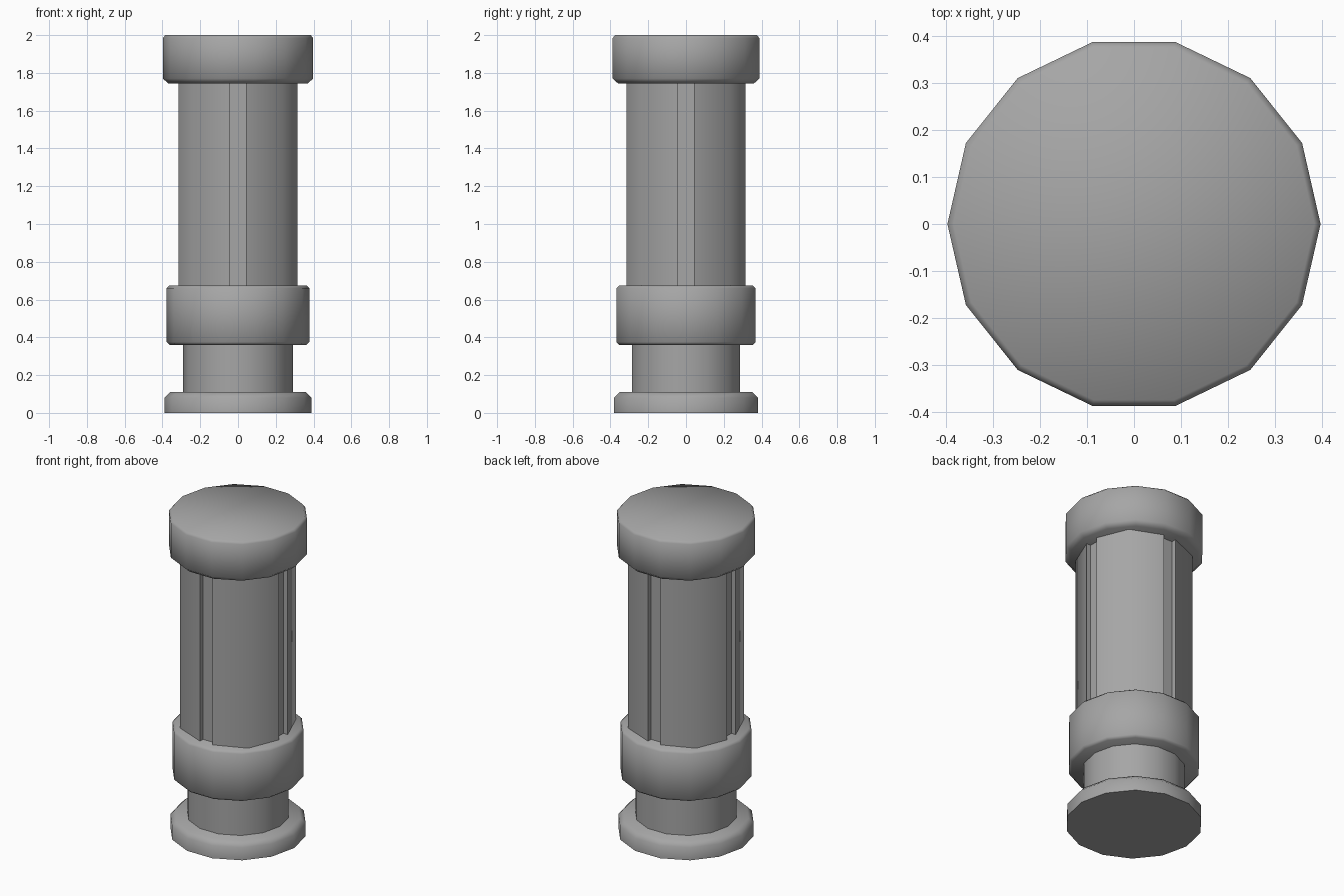
import bpy
import bmesh
import math
from mathutils import Matrix, Vector

cube = bpy.data.objects.get("Cube")
if cube:
    bpy.data.objects.remove(cube, do_unlink=True)

SIDES = 14
SMOOTH = math.radians(50)

grey = bpy.data.materials.new("stone_grey")
grey.use_nodes = True
GREY = (0.38, 0.38, 0.38, 1)
grey.diffuse_color = GREY
grey.node_tree.nodes["Principled BSDF"].inputs["Base Color"].default_value = GREY


def finish(name, bm):
    bmesh.ops.recalc_face_normals(bm, faces=bm.faces)
    mesh = bpy.data.meshes.new(name)
    bm.to_mesh(mesh)
    bm.free()
    mesh.materials.append(grey)
    obj = bpy.data.objects.new(name, mesh)
    bpy.context.collection.objects.link(obj)
    bpy.ops.object.select_all(action='DESELECT')
    obj.select_set(True)
    bpy.context.view_layer.objects.active = obj
    bpy.ops.object.shade_smooth_by_angle(angle=SMOOTH)
    return obj


def loft(name, rings):
    """Join stacked rings of points and cap both ends."""
    bm = bmesh.new()
    loops = [[bm.verts.new(p) for p in ring] for ring in rings]
    n = len(loops[0])
    for low, high in zip(loops, loops[1:]):
        for i in range(n):
            j = (i + 1) % n
            bm.faces.new((low[i], low[j], high[j], high[i]))
    bm.faces.new(loops[0][::-1])
    bm.faces.new(loops[-1])
    return finish(name, bm)


def drum(name, profile):
    """Faceted drum from (radius, height) pairs."""
    step = math.tau / SIDES
    return loft(name, [[(r * math.cos(i * step), r * math.sin(i * step), z)
                        for i in range(SIDES)] for r, z in profile])


# Base, neck and the two collars
drum("base", [(0.39, 0), (0.39, 0.08), (0.36, 0.11)])
drum("neck", [(0.292, 0.1), (0.292, 0.37)])
drum("lower_collar", [(0.363, 0.36), (0.378, 0.375), (0.378, 0.66), (0.363, 0.675)])
drum("head", [(0.37, 1.745), (0.398, 1.77), (0.398, 1.985), (0.385, 2.0)])

# Eight-sided shaft with a shallow groove on each of four sides
HALF_GROOVE, FLOOR, FACE, CORNER = 0.043, 0.285, 0.315, 0.236
quarter = [(FLOOR, -HALF_GROOVE), (FLOOR, HALF_GROOVE),
           (FACE, HALF_GROOVE), (CORNER, CORNER), (HALF_GROOVE, FACE)]
section = []
for k in range(4):
    turn = Matrix.Rotation(k * math.pi / 2, 3, 'Z')
    section += [turn @ Vector((x, y, 0)) for x, y in quarter]
loft("fluted_shaft", [[(p.x, p.y, z) for p in section] for z in (0.66, 1.76)])
